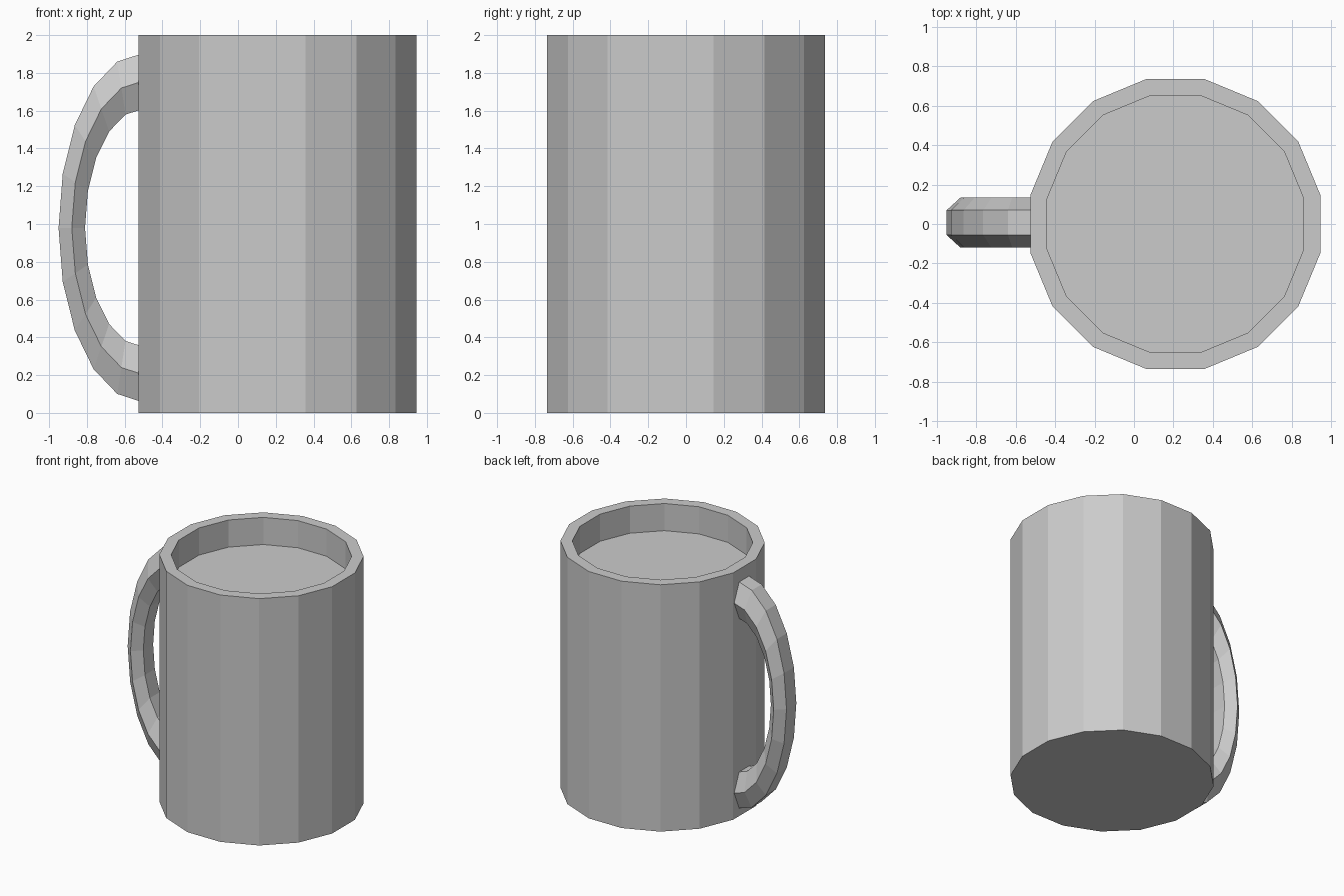
import bpy, bmesh
from math import sin, cos, pi

if "Cube" in bpy.data.objects:
    bpy.data.objects.remove(bpy.data.objects["Cube"])

CX, SIDES = 0.21, 16


def ring(bm, radius, z):
    """16-sided loop with flat sides facing the axes."""
    return [bm.verts.new((CX + radius * cos((i + .5) * 2 * pi / SIDES),
                          radius * sin((i + .5) * 2 * pi / SIDES), z))
            for i in range(SIDES)]


def bridge(bm, a, b):
    for i in range(len(a)):
        j = (i + 1) % len(a)
        bm.faces.new((a[i], a[j], b[j], b[i]))


def finish(bm, name):
    bmesh.ops.recalc_face_normals(bm, faces=bm.faces[:])
    mesh = bpy.data.meshes.new(name)
    bm.to_mesh(mesh)
    bm.free()
    obj = bpy.data.objects.new(name, mesh)
    bpy.context.collection.objects.link(obj)


# Mug body: outer wall, rim, inner wall and the filled level inside
bm = bmesh.new()
rings = [ring(bm, r, z) for r, z in ((.75, 0), (.75, 2), (.663, 2), (.663, 1.78))]
for a, b in zip(rings, rings[1:]):
    bridge(bm, a, b)
bm.faces.new(rings[0])
bm.faces.new(rings[-1])
finish(bm, "mug_body")

# Handle: hexagonal section swept along a half ellipse, ends sunk in the wall
# Each section corner: x radius, z radius, y offset
section = [(.45, .925, -.063), (.45, .925, .063), (.38, .778, .127),
           (.31, .63, .063), (.31, .63, -.063), (.38, .778, -.127)]
bm = bmesh.new()
loops = []
for i in range(11):
    t = pi / 2 - i * pi / 10
    loops.append([bm.verts.new((-.5 - a * cos(t), .007 + y, .98 + b * sin(t)))
                  for a, b, y in section])
for a, b in zip(loops, loops[1:]):
    bridge(bm, a, b)
bm.faces.new(loops[0])
bm.faces.new(loops[-1])
finish(bm, "handle")
